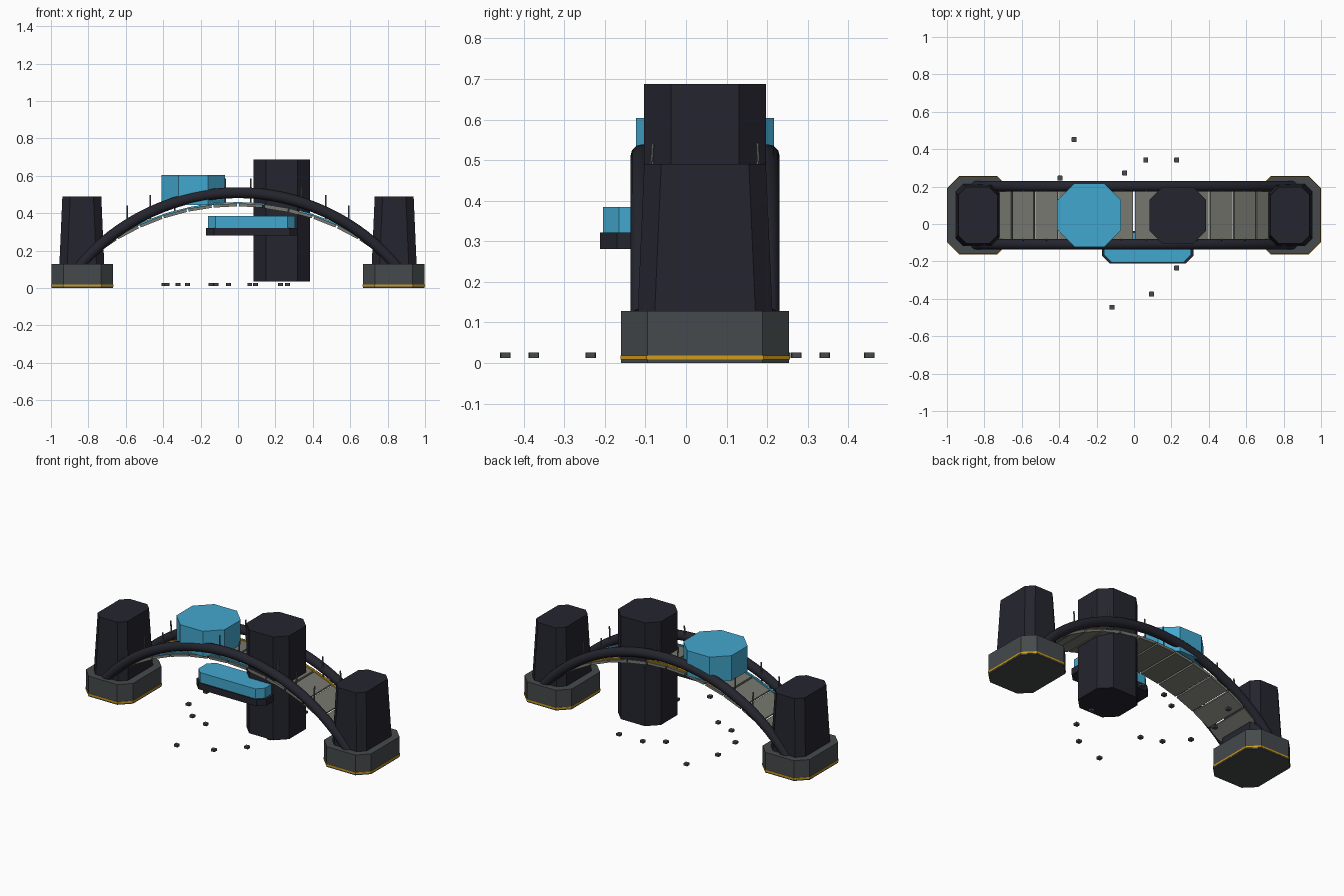
import bpy, bmesh, math
from mathutils import Vector

if "Cube" in bpy.data.objects:
    bpy.data.objects.remove(bpy.data.objects["Cube"])


def mat(name, rgb):
    m = bpy.data.materials.new(name)
    m.diffuse_color = (*rgb, 1)
    m.use_nodes = True
    m.node_tree.nodes["Principled BSDF"].inputs["Base Color"].default_value = m.diffuse_color
    return m


DARK = mat("dark navy", (0.018, 0.018, 0.028))
BLUE = mat("sky blue", (0.055, 0.39, 0.62))
DECK = mat("warm grey", (0.185, 0.19, 0.16))
BASE = mat("slate grey", (0.06, 0.068, 0.072))
YELLOW = mat("hazard yellow", (0.62, 0.33, 0.01))
POST = mat("post grey", (0.12, 0.125, 0.12))
CY = 0.047  # middle of the bridge in y


def finish(name, bm, material):
    bmesh.ops.recalc_face_normals(bm, faces=bm.faces)
    me = bpy.data.meshes.new(name)
    bm.to_mesh(me)
    bm.free()
    me.materials.append(material)
    ob = bpy.data.objects.new(name, me)
    bpy.context.collection.objects.link(ob)
    return ob


def loft(bm, rings):
    # skin closed rings of points and cap both ends
    vs = [[bm.verts.new(p) for p in r] for r in rings]
    n = len(vs[0])
    for a, b in zip(vs, vs[1:]):
        for i in range(n):
            j = (i + 1) % n
            bm.faces.new((a[i], a[j], b[j], b[i]))
    bm.faces.new(vs[0])
    bm.faces.new(vs[-1])


def octagon(cx, cy, hx, hy, c, z):
    pts = [(hx - c, -hy), (hx, -hy + c), (hx, hy - c), (hx - c, hy),
           (-hx + c, hy), (-hx, hy - c), (-hx, -hy + c), (-hx + c, -hy)]
    return [(cx + x, cy + y, z) for x, y in pts]


def prism(name, cx, cy, hx, hy, c, z0, z1, material, inset=0.0):
    bm = bmesh.new()
    loft(bm, [octagon(cx, cy, hx, hy, c, z0),
              octagon(cx, cy, hx - inset, hy - inset, c, z1)])
    return finish(name, bm, material)


def arc_sweep(name, radius, top, spans, steps, section, material):
    # sweep a (y, radial) section along arcs in the xz plane
    bm = bmesh.new()
    for a0, a1 in spans:
        rings = []
        for k in range(steps + 1):
            a = a0 + (a1 - a0) * k / steps
            rings.append([((radius + r) * math.sin(a), y,
                           top - radius + (radius + r) * math.cos(a)) for y, r in section])
        loft(bm, rings)
    return finish(name, bm, material)


# end bases, hazard bands and towers
for s, side in ((-1, "left"), (1, "right")):
    prism(side + "_base", s * 0.833, CY, 0.165, 0.207, 0.065, 0, 0.128, BASE)
    prism(side + "_base_band", s * 0.833, CY, 0.167, 0.209, 0.065, 0.008, 0.019, YELLOW)
    prism(side + "_tower", s * 0.835, CY, 0.12, 0.166, 0.042, 0.125, 0.49, DARK, 0.016)

# large pillar and roof block
prism("pillar", 0.234, CY, 0.15, 0.15, 0.066, 0.035, 0.688, DARK)
prism("roof_block", -0.239, CY, 0.169, 0.17, 0.09, 0.445, 0.604, BLUE)

# side box on its dark tray
prism("side_box", 0.072, -0.125, 0.233, 0.08, 0.04, 0.32, 0.385, BLUE)
prism("side_tray", 0.074, -0.125, 0.245, 0.087, 0.042, 0.281, 0.322, DARK)

# two arched tubes
for y, side in ((-0.108, "front"), (0.202, "back")):
    ring = [(y + 0.029 * math.cos(t * math.pi / 6), 0.029 * math.sin(t * math.pi / 6))
            for t in range(12)]
    tube = arc_sweep(side + "_arch_tube", 1.11, 0.51, [(-0.87, 0.87)], 32, ring, DARK)
    bpy.ops.object.select_all(action='DESELECT')
    tube.select_set(True)
    bpy.context.view_layer.objects.active = tube
    bpy.ops.object.shade_smooth_by_angle(angle=math.radians(40))

# curved deck made of separate plates
STEP = 0.108
R, TOP = 1.27, 0.453
spans = [(i * STEP + 0.004, (i + 1) * STEP - 0.004) for i in range(-7, 7)]
arc_sweep("deck_plates", R, TOP, spans, 1,
          [(-0.105, -0.016), (0.2, -0.016), (0.2, 0), (-0.105, 0)], DECK)

# coloured strips along the deck edges
for y, name, m in ((-0.088, "front_deck_strip", BLUE), (0.182, "back_deck_strip", YELLOW)):
    arc_sweep(name, R, TOP, [(-0.7, 0.7)], 14,
              [(y - 0.006, -0.002), (y + 0.006, -0.002), (y + 0.006, 0.007), (y - 0.006, 0.007)], m)

# railing posts in the middle of each plate
bm = bmesh.new()
for i in range(-5, 5):
    a = (i + 0.5) * STEP
    x, z = R * math.sin(a), TOP - R + R * math.cos(a)
    for y, lean in ((-0.09, 0.008), (0.184, -0.008)):
        loft(bm, [octagon(x, y, 0.004, 0.004, 0.002, z - 0.005),
                  octagon(x, y + lean, 0.004, 0.004, 0.002, z + 0.135)])
finish("railing_posts", bm, POST)

# loose blocks scattered around
bm = bmesh.new()
for x, y in ((-0.32, 0.452), (-0.395, 0.245), (-0.05, 0.272), (0.063, 0.342), (0.228, 0.342),
             (0.228, -0.235), (0.094, -0.375), (-0.117, -0.445), (-0.38, 0.05),
             (-0.27, -0.07), (-0.145, -0.115), (0.265, -0.06)):
    loft(bm, [octagon(x, y, 0.013, 0.013, 0.002, 0.012),
              octagon(x, y, 0.013, 0.013, 0.002, 0.026)])
finish("loose_blocks", bm, BASE)
